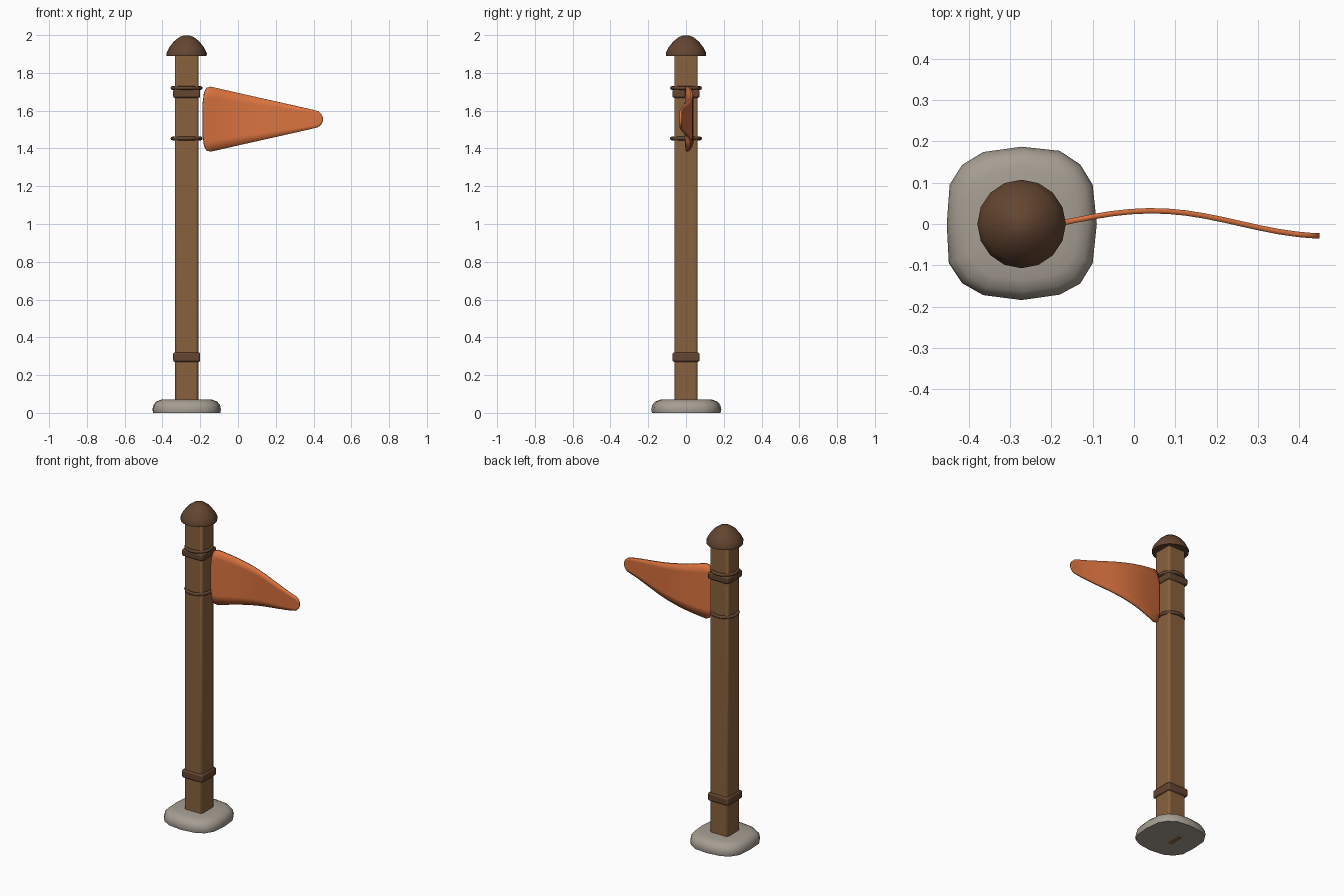
import bpy, bmesh, math

if "Cube" in bpy.data.objects:
    bpy.data.objects.remove(bpy.data.objects["Cube"])

PX = -0.272  # post axis


def material(name, rgb):
    m = bpy.data.materials.new(name)
    m.diffuse_color = (*rgb, 1)
    m.use_nodes = True
    m.node_tree.nodes["Principled BSDF"].inputs["Base Color"].default_value = m.diffuse_color
    return m


WOOD = material("wood", (0.25, 0.12, 0.045))
DARK = material("dark_wood", (0.125, 0.06, 0.03))
CLOTH = material("orange_cloth", (0.70, 0.17, 0.05))
STONE = material("stone", (0.38, 0.34, 0.29))


def finish(ob, name, mat, angle=40):
    ob.name = name
    ob.data.materials.append(mat)
    bpy.ops.object.select_all(action='DESELECT')
    ob.select_set(True)
    bpy.context.view_layer.objects.active = ob
    bpy.ops.object.shade_smooth_by_angle(angle=math.radians(angle))
    return ob


def mesh_object(name, verts, faces, mat, angle=40):
    me = bpy.data.meshes.new(name)
    me.from_pydata(verts, [], faces)
    bm = bmesh.new()
    bm.from_mesh(me)
    bmesh.ops.recalc_face_normals(bm, faces=bm.faces)
    bm.to_mesh(me)
    bm.free()
    ob = bpy.data.objects.new(name, me)
    bpy.context.collection.objects.link(ob)
    return finish(ob, name, mat, angle)


def stacked(name, outline, levels, mat, angle=40):
    """Closed solid from one outline scaled at several (scale, z) levels."""
    n = len(outline)
    verts = [(PX + x * s, y * s, z) for s, z in levels for x, y in outline]
    faces = [(k * n + i, k * n + (i + 1) % n, (k + 1) * n + (i + 1) % n, (k + 1) * n + i)
             for k in range(len(levels) - 1) for i in range(n)]
    faces += [tuple(range(n)), tuple(range((len(levels) - 1) * n, len(levels) * n))]
    return mesh_object(name, verts, faces, mat, angle)


def box(name, half, z0, z1, bevel, mat):
    bpy.ops.mesh.primitive_cube_add(size=1, location=(PX, 0, (z0 + z1) / 2))
    ob = bpy.context.object
    ob.scale = (2 * half, 2 * half, z1 - z0)
    bpy.ops.object.transform_apply(location=False, rotation=False, scale=True)
    b = ob.modifiers.new("bevel", 'BEVEL')
    b.width, b.segments = bevel, 2
    return finish(ob, name, mat, 30)


# Rounded stone foot
foot = [(0, .187), (.092, .177), (.142, .144), (.172, .095), (.182, 0), (.172, -.095),
        (.142, -.144), (.092, -.171), (0, -.184), (-.093, -.172), (-.144, -.143),
        (-.176, -.095), (-.181, 0), (-.174, .095), (-.144, .143), (-.093, .174)]
stacked("stone_foot", foot, [(.98, 0), (1, .018), (.97, .042), (.89, .06), (.74, .07), (.4, .072)],
        STONE, 60)

# Square post and its square bands
box("post", 0.062, 0.0, 1.9, 0.012, WOOD)
box("lower_band", 0.072, 0.27, 0.32, 0.009, DARK)
box("upper_band", 0.072, 1.668, 1.712, 0.009, DARK)

# Round tie rings that hold the flag
for name, z in (("upper_ring", 1.72), ("lower_ring", 1.453)):
    bpy.ops.mesh.primitive_torus_add(location=(PX, 0, z), major_radius=0.075, minor_radius=0.010,
                                     major_segments=20, minor_segments=8)
    finish(bpy.context.object, name, DARK, 60)

# Domed cap
circle = [(math.cos(math.tau * i / 16), math.sin(math.tau * i / 16)) for i in range(16)]
stacked("cap", circle, [(.106, 1.89), (.107, 1.905), (.092, 1.935), (.068, 1.966),
                        (.036, 1.991), (.012, 1.999)], DARK, 50)

# Waving pennant: stations of (x, half height), bent along y
stations = [(-.187, .08), (-.179, .14), (-.167, .166), (-.145, .172)]
stations += [(-.145 + .54 * i / 12, .172 - .122 * i / 12) for i in range(1, 13)]
stations += [(.425, .042), (.440, .028), (.449, .010)]
ROWS = 6


def wave(x):
    return 0.032 * math.sin((x + 0.185) / 0.46 * math.pi) if x < 0.045 else \
        0.0015 + 0.0305 * math.cos((x - 0.045) / 0.42 * math.pi)


verts = [(x, wave(x), 1.555 + h * (2 * j / ROWS - 1)) for x, h in stations for j in range(ROWS + 1)]
w = ROWS + 1
faces = [(i * w + j, (i + 1) * w + j, (i + 1) * w + j + 1, i * w + j + 1)
         for i in range(len(stations) - 1) for j in range(ROWS)]
flag = mesh_object("pennant", verts, faces, CLOTH, 60)
s = flag.modifiers.new("thickness", 'SOLIDIFY')
s.thickness, s.offset = 0.013, 0
